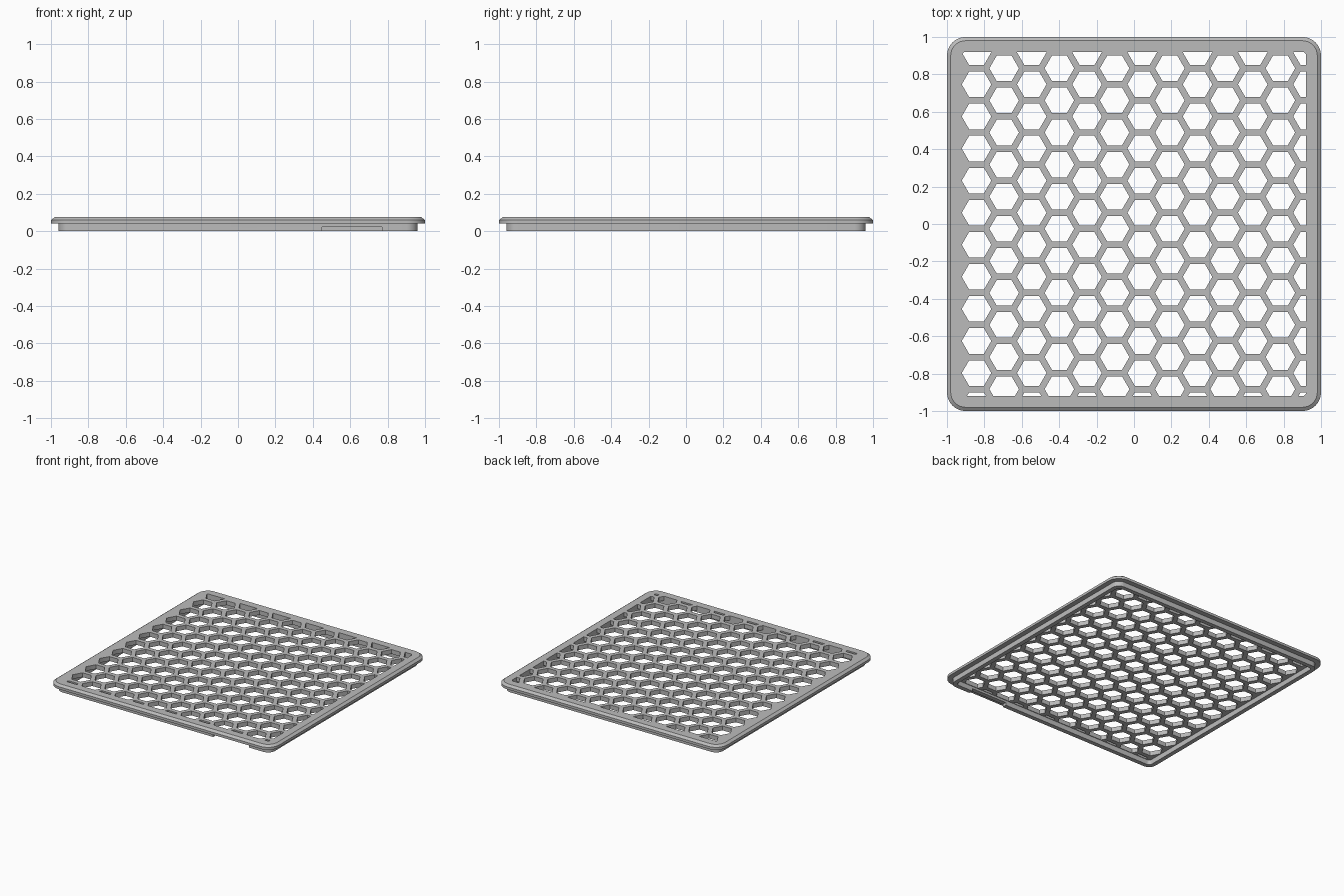
import bpy, bmesh, math
from mathutils import Vector

default = bpy.data.objects.get("Cube")
if default:
    bpy.data.objects.remove(default, do_unlink=True)

CORNER = 0.9        # centre of every rounded corner
STEPS = 8           # segments per corner
FLOOR, TOP = 0.04, 0.075

grey = bpy.data.materials.new("grey plastic")
grey.use_nodes = True
colour = (0.5, 0.5, 0.5, 1)
grey.diffuse_color = colour
grey.node_tree.nodes["Principled BSDF"].inputs["Base Color"].default_value = colour


def make_object(name, bm):
    bmesh.ops.recalc_face_normals(bm, faces=bm.faces)
    mesh = bpy.data.meshes.new(name)
    bm.to_mesh(mesh)
    bm.free()
    mesh.materials.append(grey)
    obj = bpy.data.objects.new(name, mesh)
    bpy.context.collection.objects.link(obj)
    return obj


def corner_supports(radius):
    """Points and outward normals around a rounded square."""
    for quarter in range(4):
        mid = math.radians(45 + 90 * quarter)
        centre = Vector((math.copysign(CORNER, math.cos(mid)),
                         math.copysign(CORNER, math.sin(mid)), 0))
        for i in range(STEPS + 1):
            a = math.radians(90 * (quarter + i / STEPS))
            normal = Vector((math.cos(a), math.sin(a), 0))
            yield centre + normal * radius, normal


def ring(bm, half, z):
    return [bm.verts.new((p.x, p.y, z)) for p, n in corner_supports(half - CORNER)]


# Lid body: recessed underside, fitting lip, overhanging chamfered flange
bm = bmesh.new()
profile = [(0.925, FLOOR), (0.925, 0), (0.96, 0), (0.96, FLOOR),
           (1, FLOOR), (1, 0.06), (0.98, TOP)]
rings = [ring(bm, half, z) for half, z in profile]
for low, high in zip(rings, rings[1:]):
    for i in range(len(low)):
        j = (i + 1) % len(low)
        bm.faces.new((low[i], low[j], high[j], high[i]))
bm.faces.new(rings[0])
bm.faces.new(rings[-1])
lid = make_object("vented_lid", bm)

# Honeycomb cutter, trimmed to a rounded square window
bm = bmesh.new()
PITCH_X, PITCH_Y, RADIUS = 0.1477, 0.1715, 0.079
for col in range(13):
    for row in range(12):
        x = -0.842 + PITCH_X * col
        y = 0.918 - PITCH_Y * (row + 0.5 * (col % 2))
        bm.faces.new([bm.verts.new((x + RADIUS * math.cos(k * math.pi / 3),
                                    y + RADIUS * math.sin(k * math.pi / 3), 0.02))
                      for k in range(6)])
for point, normal in corner_supports(0.02):
    bmesh.ops.bisect_plane(bm, geom=bm.verts[:] + bm.edges[:] + bm.faces[:],
                           plane_co=point, plane_no=normal, clear_outer=True)
extruded = bmesh.ops.extrude_face_region(bm, geom=bm.faces[:])["geom"]
bmesh.ops.translate(bm, vec=(0, 0, 0.1),
                    verts=[v for v in extruded if isinstance(v, bmesh.types.BMVert)])
holes = make_object("honeycomb_cutter", bm)

# Finger notch cutter in the front lip
bm = bmesh.new()
bmesh.ops.create_cube(bm, size=1)
bmesh.ops.scale(bm, vec=(0.32, 0.1, 0.06), verts=bm.verts)
bmesh.ops.translate(bm, vec=(0.61, -0.94, -0.008), verts=bm.verts)
notch = make_object("notch_cutter", bm)

# Cut the openings and drop the cutters
bpy.context.view_layer.objects.active = lid
for cutter in (holes, notch):
    cutter.hide_render = True
    mod = lid.modifiers.new(cutter.name, 'BOOLEAN')
    mod.operation = 'DIFFERENCE'
    mod.solver = 'EXACT'
    mod.object = cutter
    bpy.ops.object.modifier_apply(modifier=mod.name)
    bpy.data.objects.remove(cutter, do_unlink=True)

bpy.ops.object.select_all(action='DESELECT')
lid.select_set(True)
bpy.ops.object.shade_smooth_by_angle(angle=math.radians(30))
